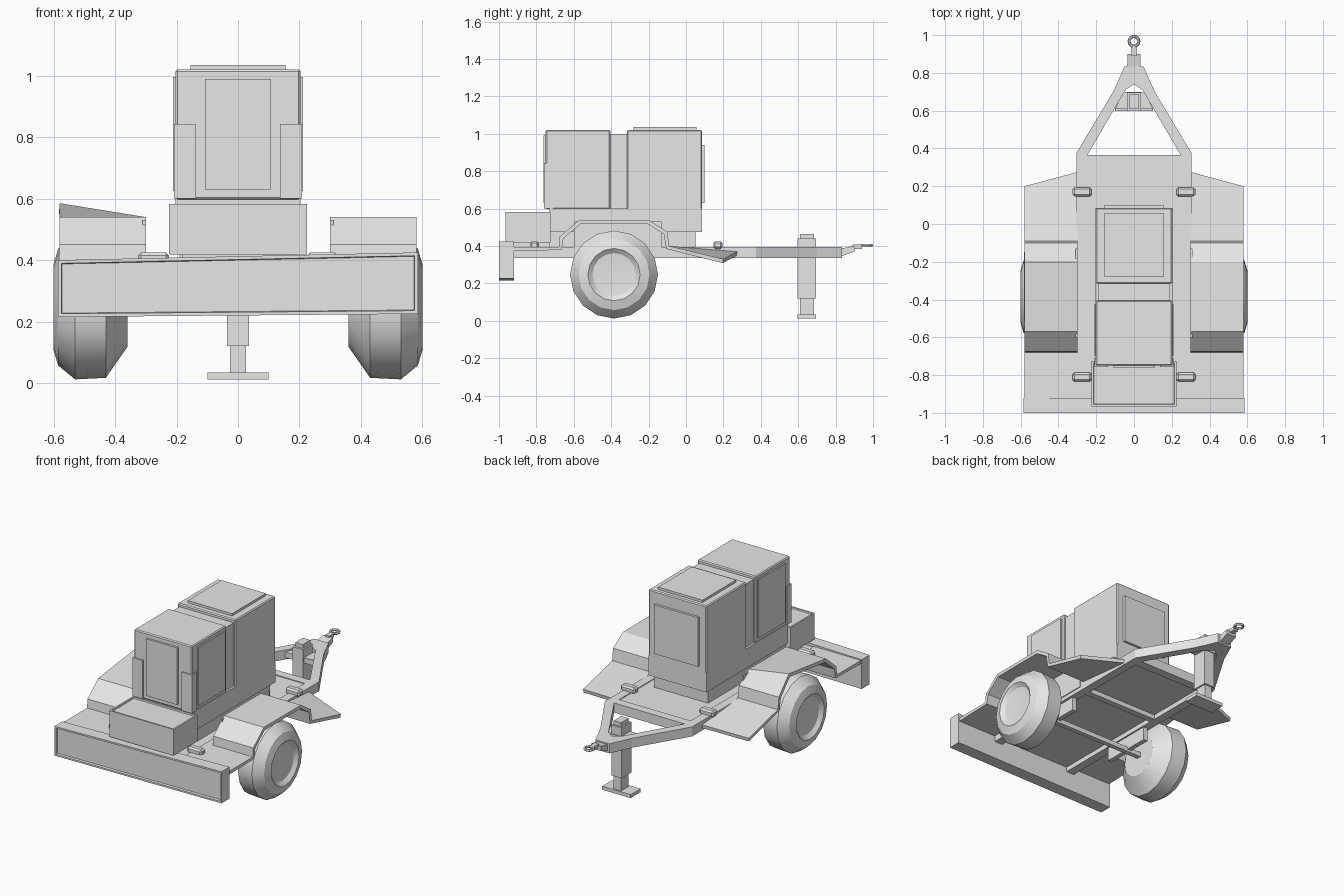
import bpy, bmesh, math
from mathutils import Matrix

old = bpy.data.objects.get("Cube")
if old:
    bpy.data.objects.remove(old)

grey = bpy.data.materials.new("plain light grey")
grey.use_nodes = True
grey.diffuse_color = (0.8, 0.8, 0.8, 1)
grey.node_tree.nodes["Principled BSDF"].inputs["Base Color"].default_value = (0.8, 0.8, 0.8, 1)


def finish(name, bm):
    bmesh.ops.recalc_face_normals(bm, faces=bm.faces)
    mesh = bpy.data.meshes.new(name)
    bm.to_mesh(mesh)
    bm.free()
    mesh.materials.append(grey)
    ob = bpy.data.objects.new(name, mesh)
    bpy.context.collection.objects.link(ob)
    return ob


def box(name, x, y, z, bevel=0):
    bm = bmesh.new()
    bmesh.ops.create_cube(bm, size=1)
    for v in bm.verts:
        for i, span in enumerate((x, y, z)):
            v.co[i] = span[0] if v.co[i] < 0 else span[1]
    if bevel:
        bmesh.ops.bevel(bm, geom=bm.edges[:], offset=bevel, segments=1, affect='EDGES')
    return finish(name, bm)


def prism(name, outline, z0, z1):
    bm = bmesh.new()
    face = bm.faces.new([bm.verts.new((x, y, z0)) for x, y in outline])
    new = bmesh.ops.extrude_face_region(bm, geom=[face])["geom"]
    for v in new:
        if isinstance(v, bmesh.types.BMVert):
            v.co.z = z1
    return finish(name, bm)


def recess(bm, face, width, depth):
    # Sunk panel with a raised rim
    bmesh.ops.inset_region(bm, faces=[face], thickness=width)
    bmesh.ops.inset_region(bm, faces=[face], thickness=0.003, depth=-depth)


def wheel(name, side):
    # Lathe of a tyre with a dished outer hub, along x
    profile = [(.36, 0), (.36, .13), (.43, .23), (.53, .235), (.585, .19),
               (.60, .14), (.58, .115), (.57, 0)]
    bm = bmesh.new()
    verts = [bm.verts.new((side * x, 0, r)) for x, r in profile]
    edges = [bm.edges.new(pair) for pair in zip(verts, verts[1:])]
    bmesh.ops.spin(bm, geom=verts + edges, cent=(0, 0, 0), axis=(1, 0, 0),
                   angle=math.tau, steps=16)
    bmesh.ops.remove_doubles(bm, verts=bm.verts, dist=0.0005)
    bmesh.ops.translate(bm, verts=bm.verts, vec=(0, -.385, .247))
    ob = finish(name, bm)
    bpy.ops.object.select_all(action='DESELECT')
    ob.select_set(True)
    bpy.context.view_layer.objects.active = ob
    bpy.ops.object.shade_smooth_by_angle(angle=math.radians(25))


def fender(name, side):
    # Folded sheet: front deck, wheel arch and drooping rear wing
    stations = [(-.92, .395), (-.68, .395), (-.675, .45), (-.57, .54), (-.2, .54),
                (-.1, .475), (-.09, .40)]
    bm = bmesh.new()
    rows = [[(.30, y, z), (.58, y, z)] for y, z in stations]
    rows.append([(.30, .275, .37), (.58, .2, .33)])
    if side < 0:
        rows[4][1] = (.58, -.2, .585)
    grid = [[bm.verts.new((side * x, y, z)) for x, y, z in row] for row in rows]
    for a, b in zip(grid, grid[1:]):
        quad = [a[0], a[1], b[1], b[0]]
        bm.faces.new(quad if side > 0 else quad[::-1])
    ob = finish(name, bm)
    if ob.data.polygons[0].normal.z < 0:
        ob.data.flip_normals()
    sheet = ob.modifiers.new("sheet", 'SOLIDIFY')
    sheet.thickness = 0.022
    sheet.offset = -1
    box(name + "_inner_wall", sorted((side * .30, side * .31)), (-.6, -.13), (.36, .53))


# Bumper beam, slightly deeper on the left
bm = bmesh.new()
bmesh.ops.create_cube(bm, size=1)
for v in bm.verts:
    right = v.co.x < 0
    top = v.co.z > 0
    v.co = (-.585 if right else .585, -1 if v.co.y < 0 else -.92,
            (.40 if right else .425) if top else (.215 if right else .225))
bm.normal_update()
recess(bm, min(bm.faces, key=lambda f: f.normal.y), .015, .015)
finish("bumper", bm)

# Deck and chassis
box("deck", (-.26, .26), (-.95, .33), (.365, .39))
box("chassis_rear_beam", (-.305, .305), (.31, .365), (.335, .395))
box("axle", (-.42, .42), (-.4, -.37), (.235, .265))
box("axle_beam", (-.3, .3), (-.15, -.11), (.335, .37))

for label, s in (("left", 1), ("right", -1)):
    box(label + "_rail", sorted((s * .25, s * .305)), (-.96, .365), (.335, .395))
    box(label + "_spring", sorted((s * .26, s * .29)), (-.55, -.22), (.25, .34))
    arm = [(.305, .36), (.305, .375), (.11, .7), (.05, .835), (0, .835), (0, .74),
           (.045, .71), (.25, .36)]
    prism(label + "_drawbar", [(s * x, y) for x, y in arm], .335, .395)
    fender(label + "_fender", s)
    wheel(label + "_wheel", s)
    for place, y in (("front", -.81), ("rear", .17)):
        box(f"{label}_{place}_clamp", sorted((s * .225, s * .325)), (y - .024, y + .024),
            (.385, .425), .01)

# Jack stand and its mount
prism("jack_mount", [(-.1, .61), (.1, .61), (.055, .7), (-.055, .7)], .35, .385)
box("jack_tube", (-.036, .036), (.597, .695), (.12, .44))
box("jack_cap", (-.026, .026), (.61, .685), (.44, .465))
box("jack_leg", (-.026, .026), (.61, .685), (.03, .125))
box("jack_foot", (-.1, .1), (.597, .695), (.012, .034))

# Coupling with towing eye
neck = box("coupling", (-.034, .034), (.82, .9), (.34, .385))
for v in neck.data.vertices:
    if v.co.y > .85:
        v.co.z += .015 if v.co.z > .36 else .03
box("coupling_stem", (-.015, .015), (.89, .94), (.385, .408))
bpy.ops.mesh.primitive_torus_add(location=(0, .967, .403), major_radius=.026,
                                 minor_radius=.008, major_segments=14, minor_segments=6)
bpy.context.object.name = "towing_eye"
bpy.context.object.data.materials.append(grey)

# Front tray with shallow sunken top
bm = bmesh.new()
bmesh.ops.create_cube(bm, size=1, matrix=Matrix.Translation((0, -.845, .5))
                      @ Matrix.Diagonal((.45, .24, .165, 1)))
bm.normal_update()
recess(bm, max(bm.faces, key=lambda f: f.normal.z), .014, .008)
finish("front_tray", bm)
box("tray_support", (-.18, .18), (-.94, -.7), (.385, .42))

# Machine housing
box("housing_plinth", (-.19, .19), (-.73, .05), (.385, .48))
box("housing_base", (-.203, .203), (-.73, .085), (.475, .6))
box("housing_centre", (-.19, .19), (-.42, -.3), (.6, 1.0))
box("front_housing", (-.203, .203), (-.75, -.405), (.598, 1.02), .006)
box("rear_housing", (-.203, .203), (-.315, .085), (.475, 1.02), .006)
box("rear_top_hatch", (-.155, .155), (-.28, .057), (1.015, 1.035))
box("rear_door", (-.155, .155), (.08, .1), (.63, .94))
box("front_door", (-.108, .108), (-.763, -.745), (.63, .99))
for label, s in (("left", 1), ("right", -1)):
    box(label + "_side_door", sorted((s * .2, s * .211)), (-.695, -.425), (.625, .995))
    box(label + "_corner_guard", sorted((s * .137, s * .209)), (-.758, -.71), (.6, .843))
